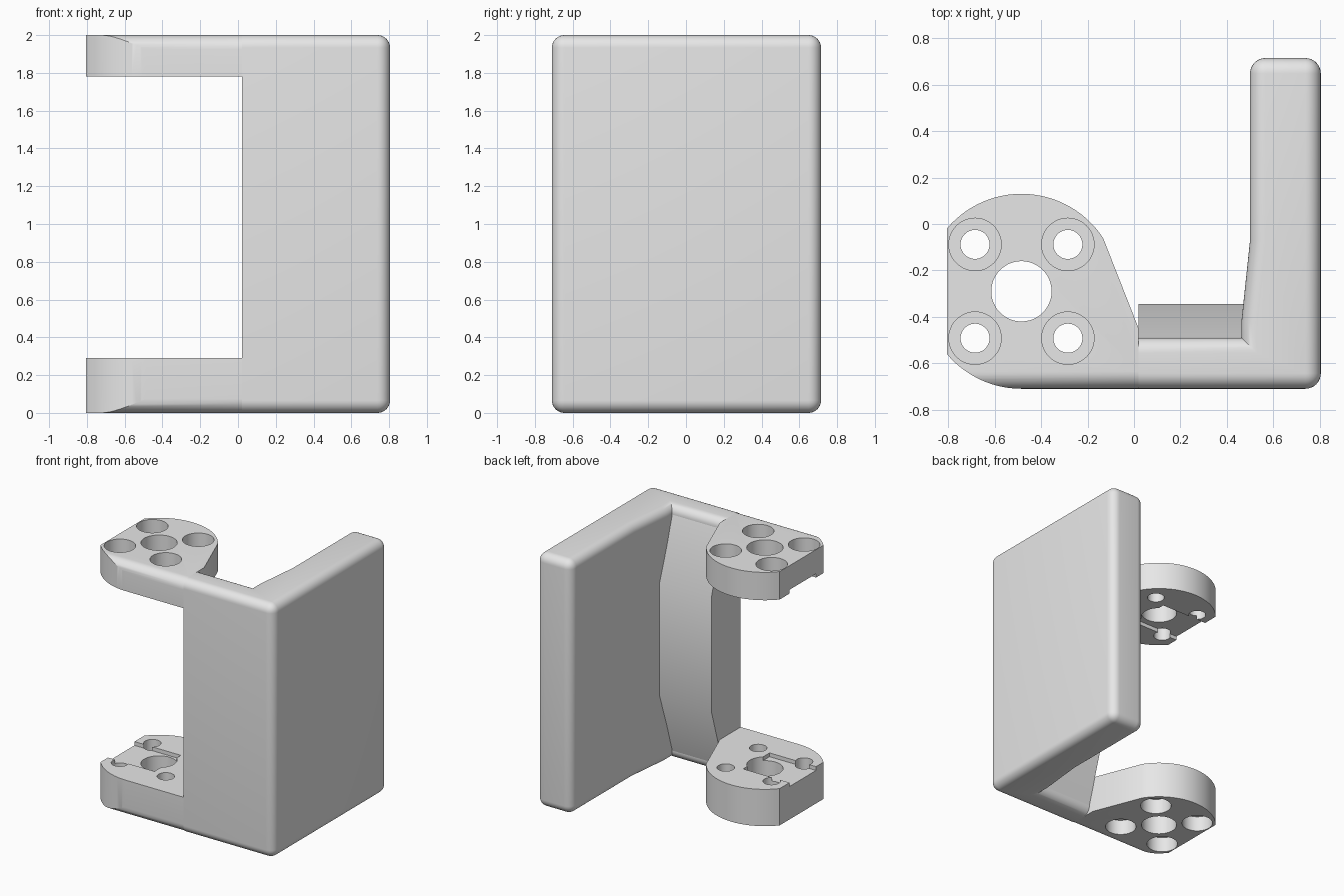
import bpy
import bmesh
from math import sin, cos, radians

cube = bpy.data.objects.get("Cube")
if cube:
    bpy.data.objects.remove(cube, do_unlink=True)

grey = bpy.data.materials.new("plain_grey")
grey.use_nodes = True
grey.diffuse_color = (0.8, 0.8, 0.8, 1)
grey.node_tree.nodes["Principled BSDF"].inputs["Base Color"].default_value = (0.8, 0.8, 0.8, 1)

HEIGHT = 2.0
FRONT = -0.71
END_X = 0.02            # where the arms meet the front panel
ROUND = 0.075
HUB = (-0.485, -0.29)
HUB_R = 0.42


def prism(name, points, low, high, axis="z", round_rule=None):
    """Extrude a flat profile along z (xy profile) or x (yz profile)."""
    bm = bmesh.new()
    place = (lambda p: (p[0], p[1], low)) if axis == "z" else (lambda p: (low, p[0], p[1]))
    base = bm.faces.new([bm.verts.new(place(p)) for p in points])
    new = bmesh.ops.extrude_face_region(bm, geom=[base])["geom"]
    shift = (0, 0, high - low) if axis == "z" else (high - low, 0, 0)
    bmesh.ops.translate(bm, vec=shift, verts=[v for v in new if isinstance(v, bmesh.types.BMVert)])
    bmesh.ops.recalc_face_normals(bm, faces=bm.faces)
    if round_rule:
        edges = [e for e in bm.edges if round_rule(e.verts[0].co, e.verts[1].co)]
        bmesh.ops.bevel(bm, geom=edges, offset=ROUND, segments=8, profile=0.5,
                        affect="EDGES", clamp_overlap=True)
    mesh = bpy.data.meshes.new(name)
    bm.to_mesh(mesh)
    bm.free()
    mesh.materials.append(grey)
    obj = bpy.data.objects.new(name, mesh)
    bpy.context.collection.objects.link(obj)
    return obj


def arc(centre, radius, start, end, steps):
    angles = [radians(start + (end - start) * i / steps) for i in range(steps + 1)]
    return [(centre[0] + radius * cos(a), centre[1] + radius * sin(a)) for a in angles]


def select_only(obj):
    bpy.ops.object.select_all(action="DESELECT")
    obj.select_set(True)
    bpy.context.view_layer.objects.active = obj


def boolean(obj, tool, operation="DIFFERENCE"):
    mod = obj.modifiers.new("cut", "BOOLEAN")
    mod.operation, mod.object, mod.solver = operation, tool, "EXACT"
    select_only(obj)
    bpy.ops.object.modifier_apply(modifier=mod.name)
    bpy.data.objects.remove(tool, do_unlink=True)


def bore(obj, centre, radius, low, high):
    circle = arc(centre, radius, 0, 360, 48)[:-1]
    boolean(obj, prism("bore_cutter", circle, low, high))


# Corner body: front panel and side wall in one rounded piece
def body_edges(a, b):
    if abs(a.z - b.z) < 0.01:
        return not (abs(a.x - END_X) < 0.01 and abs(b.x - END_X) < 0.01)
    return a.x > 0.7 or a.y > 0.5


profile = [(END_X, FRONT), (0.805, FRONT), (0.805, 0.715), (0.5, 0.715),
           (0.5, -0.07), (0.463, -0.42), (0.463, -0.49), (END_X, -0.49)]
parts = [prism("corner_body", profile, 0, HEIGHT, round_rule=body_edges)]

# Thickened inside of the front panel, tapering toward top and bottom
rib = [(-0.49, 0.07), (-0.345, 0.55), (-0.345, 1.45), (-0.49, 1.93)]
parts.append(prism("inner_thickening", rib, END_X, 0.48, axis="x"))

# Two mounting arms with rounded front edge, holes and inner groove
outline = ([(END_X, FRONT), (END_X, -0.45)]
           + arc(HUB, HUB_R, 33, 139.6, 28)
           + arc(HUB, HUB_R, 220.4, 270, 14))
for name, low, high, outer, inner in (("lower_arm", 0, 0.29, 0, 0.29),
                                      ("upper_arm", 1.78, HEIGHT, HEIGHT, 1.78)):
    arm = prism(name, outline, low, high)
    envelope = prism("envelope", [(-2, FRONT), (1, FRONT), (1, 1), (-2, 1)], 0, HEIGHT,
                     round_rule=lambda a, b: a.y < -0.7 and b.y < -0.7 and abs(a.z - b.z) < 0.01)
    boolean(arm, envelope, "INTERSECT")
    inward = 1 if inner > outer else -1
    # shallow groove on the inner face, running out of the free end
    z0, z1 = sorted((inner - 0.03 * inward, inner + 0.1 * inward))
    slot = [(-1, -0.47), (-0.4, -0.47), (-0.4, -0.14), (-1, -0.14)]
    boolean(arm, prism("groove_cutter", slot, z0, z1))
    bore(arm, HUB, 0.13, low - 0.1, high + 0.1)
    # stepped screw holes, wide on the outer face
    z0, z1 = sorted((outer - 0.1 * inward, outer + 0.12 * inward))
    for x in (-0.2, 0.2):
        for y in (-0.202, 0.202):
            centre = (HUB[0] + x, HUB[1] + y)
            bore(arm, centre, 0.0625, low - 0.1, high + 0.1)
            bore(arm, centre, 0.113, z0, z1)
    parts.append(arm)

for part in parts:
    select_only(part)
    bpy.ops.object.shade_smooth_by_angle(angle=radians(25))
